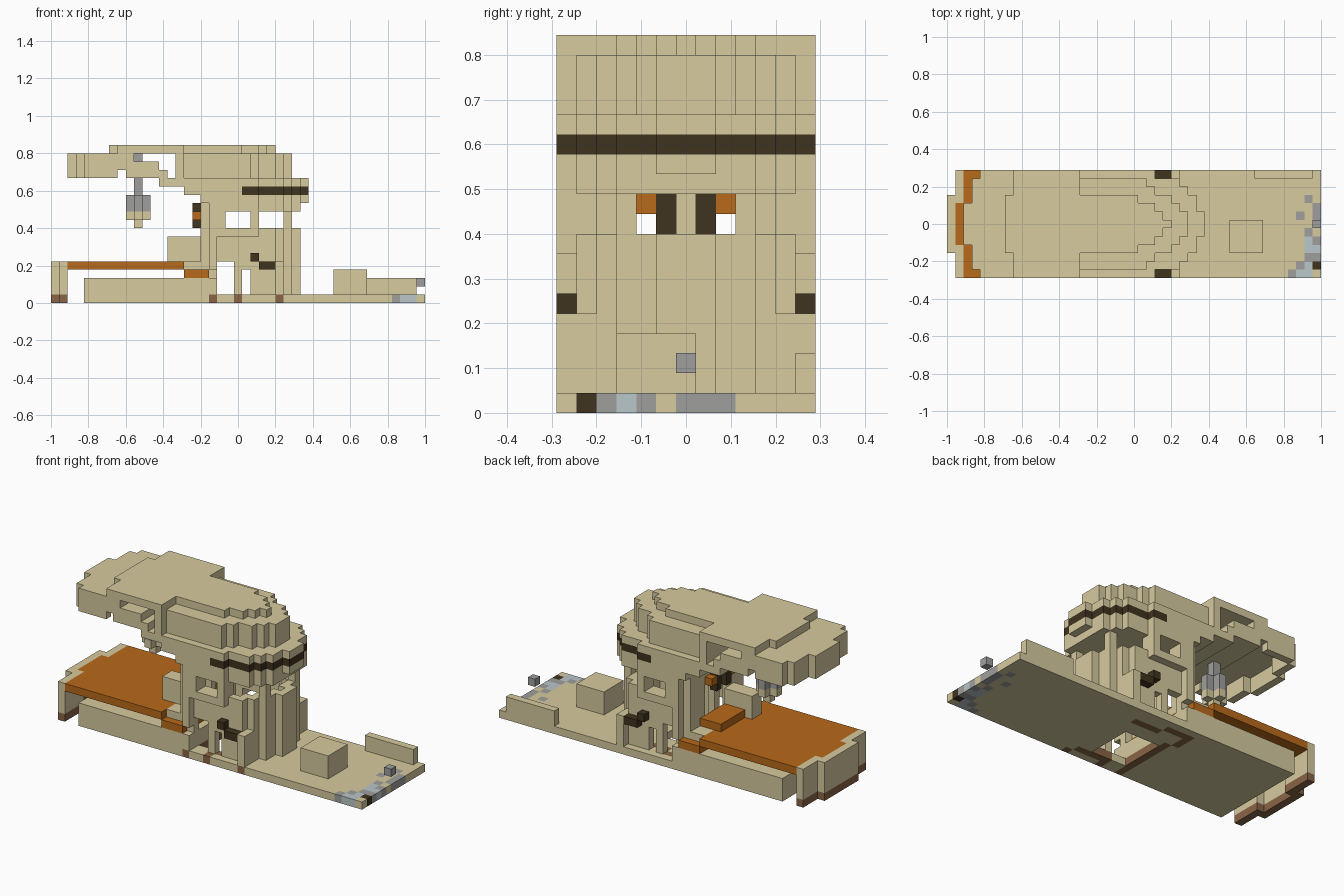
import bpy, bmesh
from itertools import product

if "Cube" in bpy.data.objects:
    bpy.data.objects.remove(bpy.data.objects["Cube"])

U = 2 / 45              # block size
MID = 6                 # centre row across the width
COLOURS = {
    "tan": (0.68, 0.594, 0.345), "orange": (0.48, 0.142, 0.01),
    "dark": (0.05, 0.033, 0.013), "brown": (0.25, 0.128, 0.06),
    "grey": (0.345, 0.345, 0.335), "pale_blue": (0.49, 0.57, 0.585),
}
NAMES = list(COLOURS)
MATS = []
for name, rgb in COLOURS.items():
    m = bpy.data.materials.new(name)
    m.use_nodes = True
    m.diffuse_color = (*rgb, 1)
    bsdf = m.node_tree.nodes["Principled BSDF"]
    bsdf.inputs["Base Color"].default_value = (*rgb, 1)
    bsdf.inputs["Roughness"].default_value = 0.9
    MATS.append(m)

SIDES = [(1, 0, 0), (-1, 0, 0), (0, 1, 0), (0, -1, 0), (0, 0, 1), (0, 0, -1)]


def fill(cells, colour, xs, ys, zs):
    """Fill a box of blocks given as half-open ranges."""
    for c in product(range(*xs), range(*ys), range(*zs)):
        cells[c] = colour


def carve(cells, xs, ys, zs):
    for c in product(range(*xs), range(*ys), range(*zs)):
        cells.pop(c, None)


def row(cells, colour, i, half, zs):
    """Fill one slice centred across the width."""
    fill(cells, colour, (i, i + 1), (MID - half, MID + half + 1), zs)


def line(cells, colour, a, b):
    """Colour floor blocks along a straight run."""
    n = max(abs(b[0] - a[0]), abs(b[1] - a[1]), 1)
    for t in range(n + 1):
        p = [round(a[d] + (b[d] - a[d]) * t / n) for d in (0, 1)]
        cells[(p[0], p[1], 0)] = colour


def build(name, cells):
    """Turn blocks into a mesh of outer faces only."""
    bm = bmesh.new()
    verts = {}

    def vert(p):
        if p not in verts:
            verts[p] = bm.verts.new((p[0] * U - 1, (p[1] - 6.5) * U, p[2] * U))
        return verts[p]

    for c, colour in cells.items():
        for n in SIDES:
            if tuple(c[d] + n[d] for d in range(3)) in cells:
                continue
            ax = [abs(v) for v in n].index(1)
            b, e = (ax + 1) % 3, (ax + 2) % 3
            loop = []
            for s, t in ((0, 0), (1, 0), (1, 1), (0, 1)):
                p = list(c)
                p[ax] += n[ax] > 0
                p[b] += s
                p[e] += t
                loop.append(vert(tuple(p)))
            if n[ax] < 0:
                loop.reverse()
            bm.faces.new(loop).material_index = NAMES.index(colour)
    me = bpy.data.meshes.new(name)
    bm.to_mesh(me)
    bm.free()
    for m in MATS:
        me.materials.append(m)
    ob = bpy.data.objects.new(name, me)
    bpy.context.collection.objects.link(ob)


def taper(i, steps, full):
    """Half width at slice i, narrowing at each listed slice."""
    return full - sum(i >= s for s in steps)


# Ground plate with floor opening, raised bench and painted trails
base = {}
fill(base, "tan", (4, 45), (0, 13), (0, 1))
fill(base, "tan", (4, 20), (0, 13), (1, 3))
carve(base, (20, 25), (2, 8), (0, 1))
for a, b in (((27, 0), (26, 1)), ((26, 1), (22, 1)), ((22, 1), (22, 0)),
             ((19, 0), (19, 6)), ((19, 6), (18, 11)), ((18, 11), (25, 10))):
    line(base, "brown", a, b)
for colour, spots in (
        ("grey", [(41, 0), (42, 1), (43, 2), (44, 2), (44, 4), (43, 5), (44, 6),
                  (44, 7), (44, 8), (42, 7), (43, 9)]),
        ("pale_blue", [(42, 0), (43, 0), (43, 1), (44, 3), (43, 3), (43, 4)]),
        ("dark", [(44, 1)])):
    for i, j in spots:
        base[(i, j, 0)] = colour
build("ground_plate", base)

# Things standing on the plate
block, wall, cube = {}, {}, {}
fill(block, "tan", (34, 38), (3, 7), (1, 4))
fill(wall, "tan", (37, 44), (12, 13), (1, 3))
fill(cube, "grey", (44, 45), (6, 7), (2, 3))
build("yard_block", block)
build("yard_wall", wall)
build("floating_cube", cube)

# Orange deck with its step
deck = {}
fill(deck, "orange", (2, 16), (0, 13), (4, 5))
fill(deck, "orange", (1, 2), (4, 9), (4, 5))
fill(deck, "orange", (16, 19), (0, 13), (3, 4))
fill(deck, "orange", (15, 18), (5, 10), (5, 6))
build("orange_deck", deck)

# End rim of the deck, brown at the foot
rim = {}
for colour, zs in (("brown", (0, 1)), ("tan", (1, 5))):
    fill(rim, colour, (0, 1), (3, 10), zs)
    fill(rim, colour, (1, 2), (0, 4), zs)
    fill(rim, colour, (1, 2), (9, 13), zs)
build("end_rim", rim)

# Hollow tower with a rounded end, flank ribs and windows
tower = {}
LOWER = (27, 28, 29, 29)
UPPER = (28, 29)
for i in range(18, 30):
    row(tower, "tan", i, taper(i, LOWER, 5), (1, 11))
    row(tower, "tan", i, taper(i, UPPER, 5), (11, 12))
for i in range(19, 29):
    half = taper(i + 1, LOWER, 5)
    carve(tower, (i, i + 1), (MID - half + 1, MID + half), (1, 11))
for ys in ((0, 1), (12, 13)):
    fill(tower, "tan", (19, 25), ys, (8, 12))
    fill(tower, "tan", (19, 20), ys, (4, 8))
for ys in ((0, 2), (11, 13)):
    fill(tower, "tan", (27, 28), ys, (1, 5))
for xs, zs in (((21, 24), (9, 11)), ((25, 28), (9, 11)),
               ((20, 22), (1, 5)), ((23, 24), (1, 4))):
    carve(tower, xs, (0, 13), zs)               # side windows and doors
carve(tower, (18, 19), (4, 9), (5, 11))         # deck opening
carve(tower, (27, 30), (4, 9), (9, 11))         # end window
carve(tower, (18, 19), (0, 13), (3, 4))
fill(tower, "tan", (18, 19), (6, 7), (5, 11))   # centre post
fill(tower, "tan", (16, 18), (1, 12), (4, 5))
fill(tower, "tan", (14, 18), (3, 5), (5, 8))
build("tower", tower)

# Dark posts and orange shutters in the deck opening
posts = {}
for j in (5, 7):
    fill(posts, "dark", (17, 18), (j, j + 1), (9, 12))
for j in (4, 8):
    fill(posts, "orange", (17, 18), (j, j + 1), (10, 11))
build("opening_posts", posts)

# Dark handles on both flanks
handles = {}
for j in (0, 12):
    fill(handles, "dark", (24, 25), (j, j + 1), (5, 6))
    fill(handles, "dark", (25, 27), (j, j + 1), (4, 5))
build("side_handles", handles)

# Brim above the tower with a dark band
brim = {}
for i in range(16, 31):
    half = taper(i, (25, 28, 29, 30, 30), 6)
    row(brim, "tan", i, half, (13 if i < 18 else 12, 15))
    if i >= 23:
        row(brim, "dark", i, half, (13, 14))
build("brim", brim)

# Crown in two tapering steps
crown = {}
for i in range(15, 29):
    row(crown, "tan", i, 6 if i < 16 else taper(i, (24, 25, 27, 28), 5), (15, 18))
for i in range(7, 27):
    half = 3 if i == 7 else 6 if i < 16 else taper(i, (23, 25, 26), 3)
    row(crown, "tan", i, half, (18, 19))
build("crown", crown)

# Hollow visor over the deck with stepped supports
visor = {}
for i in range(2, 10):
    half = {2: 2, 3: 5}.get(i, 6)
    row(visor, "tan", i, half, (15, 18))
carve(visor, (4, 10), (1, 12), (15, 17))
carve(visor, (3, 4), (4, 9), (15, 17))
carve(visor, (8, 9), (0, 13), (15, 16))
for xs, zs in (((9, 13), (15, 17)), ((13, 14), (14, 16)), ((14, 16), (14, 15))):
    fill(visor, "tan", xs, (0, 13), zs)
build("visor", visor)

# Hanging lamp with a cross-shaped body
lamp = {}
for colour, zs in (("grey", (11, 13)), ("tan", (10, 11))):
    fill(lamp, colour, (9, 12), (6, 7), zs)
    fill(lamp, colour, (10, 11), (5, 8), zs)
fill(lamp, "tan", (10, 11), (6, 7), (9, 10))
for zs in ((13, 15), (17, 18)):
    fill(lamp, "grey", (10, 11), (6, 7), zs)
build("hanging_lamp", lamp)
